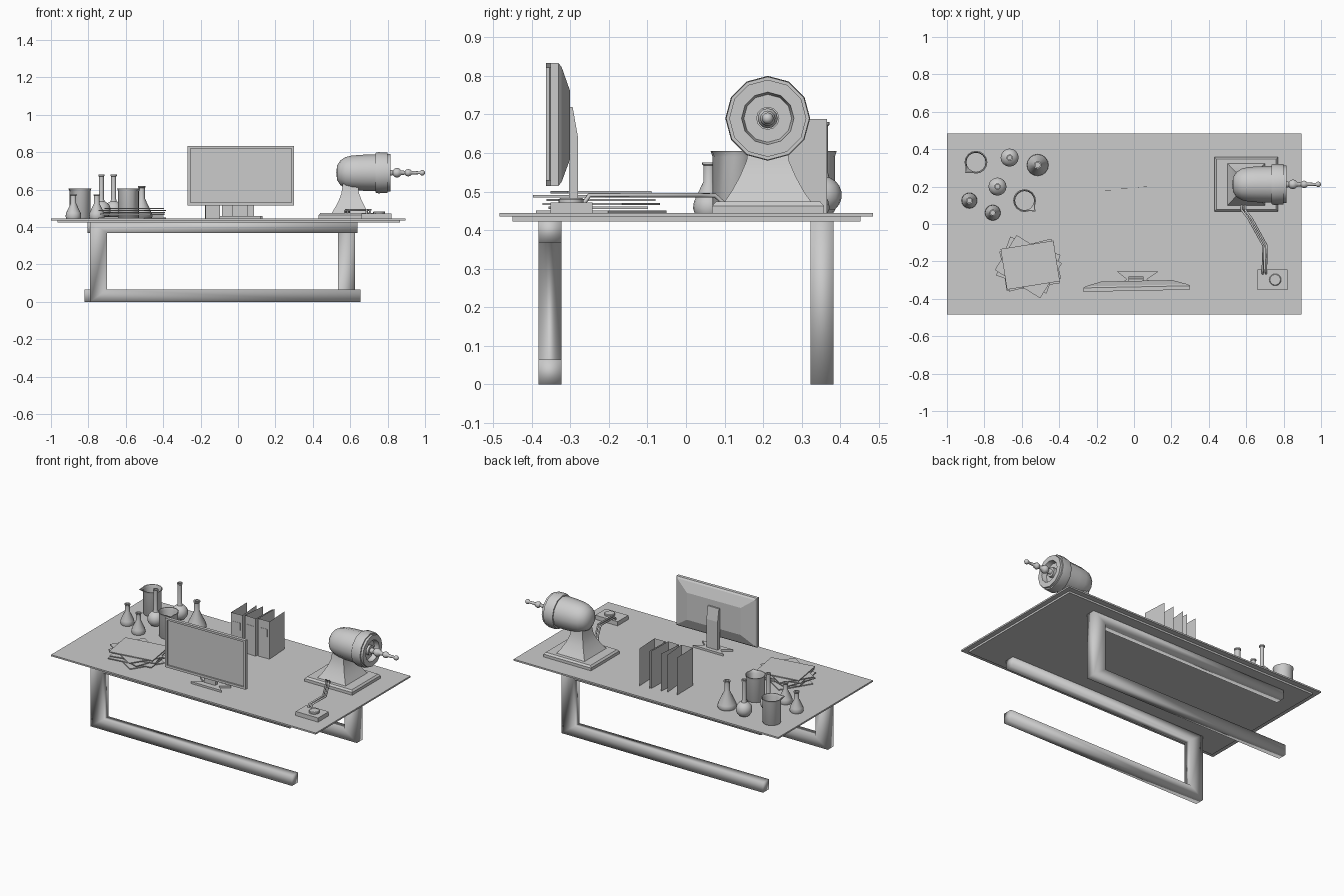
import bpy, bmesh, math
from mathutils import Vector, Matrix

if "Cube" in bpy.data.objects:
    bpy.data.objects.remove(bpy.data.objects["Cube"])

TOP = 0.445  # desk surface height


def make(name, verts, faces, smooth=None, loc=(0, 0, 0), rot=(0, 0, 0)):
    me = bpy.data.meshes.new(name)
    me.from_pydata(verts, [], faces)
    bm = bmesh.new()
    bm.from_mesh(me)
    bmesh.ops.remove_doubles(bm, verts=bm.verts, dist=1e-5)
    bmesh.ops.recalc_face_normals(bm, faces=bm.faces)
    bm.to_mesh(me)
    bm.free()
    if smooth:
        me.shade_smooth()
        me.set_sharp_from_angle(angle=math.radians(smooth))
    ob = bpy.data.objects.new(name, me)
    ob.location, ob.rotation_euler = loc, rot
    bpy.context.collection.objects.link(ob)
    return ob


def loft(name, loops, **kw):
    """Skin equal-length loops and cap both ends."""
    n = len(loops[0])
    verts = [v for lp in loops for v in lp]
    faces = [(i * n + j, i * n + (j + 1) % n, (i + 1) * n + (j + 1) % n, (i + 1) * n + j)
             for i in range(len(loops) - 1) for j in range(n)]
    faces += [tuple(range(n))[::-1], tuple(range(len(verts) - n, len(verts)))]
    return make(name, verts, faces, **kw)


def rect(x0, x1, y0, y1, z):
    return [(x0, y0, z), (x1, y0, z), (x1, y1, z), (x0, y1, z)]


def box(name, x0, x1, y0, y1, z0, z1, **kw):
    return loft(name, [rect(x0, x1, y0, y1, z0), rect(x0, x1, y0, y1, z1)], **kw)


def lathe(name, profile, seg, smooth=40, loc=(0, 0, 0), rot=(0, 0, 0)):
    """Revolve (radius, height) points; profile starts and ends on the axis."""
    verts, faces, n = [], [], len(profile)
    for s in range(seg):
        a = 2 * math.pi * s / seg
        verts += [(r * math.cos(a), r * math.sin(a), z) for r, z in profile]
    for s in range(seg):
        a, b = s * n, ((s + 1) % seg) * n
        for i in range(n - 1):
            f = [a + i, b + i, b + i + 1, a + i + 1]
            if profile[i][0] == 0:
                f.pop(1)
            elif profile[i + 1][0] == 0:
                f.pop(2)
            faces.append(f)
    return make(name, verts, faces, smooth, loc, rot)


# Desk top: thin slab over a smaller under-slab
box("desk_top", -1, 0.895, -0.483, 0.485, 0.435, TOP)
box("desk_under_panel", -0.965, 0.865, -0.45, 0.452, 0.423, 0.435)

# C-shaped leg frames, the rear one turned half round
c_out = [(0.64, 0.43), (-0.79, 0.43), (-0.79, 0), (0.655, 0)]
c_in = [(0.64, 0.368), (-0.70, 0.368), (-0.70, 0.065), (0.655, 0.065)]
pivot = Matrix.Translation((-0.0825, 0, 0))
turn = pivot @ Matrix.Rotation(math.pi, 4, 'Z') @ pivot.inverted()
for name, m in (("front_leg_frame", Matrix()), ("rear_leg_frame", turn)):
    loops = [[m @ Vector(p) for p in ((o[0], -0.383, o[1]), (o[0], -0.323, o[1]),
                                      (i[0], -0.323, i[1]), (i[0], -0.383, i[1]))]
             for o, i in zip(c_out, c_in)]
    loft(name, loops, smooth=180)

# Monitor: bezel with inset screen, tapered back, neck, waisted foot
ML, MR = (0.015, -0.34, 0), (0, 0, 0.02)


def screen_loop(hx, z0, z1, y):
    return [(-hx, y, z0), (hx, y, z0), (hx, y, z1), (-hx, y, z1)]


loft("monitor_screen", [screen_loop(0.27, 0.53, 0.82, -0.008),
                        screen_loop(0.27, 0.53, 0.82, -0.017),
                        screen_loop(0.285, 0.515, 0.833, -0.017),
                        screen_loop(0.285, 0.515, 0.833, 0.004),
                        screen_loop(0.275, 0.525, 0.823, 0.012),
                        screen_loop(0.19, 0.585, 0.76, 0.036)], loc=ML, rot=MR)
neck = [(-0.304, 0.455), (-0.304, 0.72), (-0.294, 0.72), (-0.28, 0.64), (-0.28, 0.455)]
loft("monitor_neck", [[(x, y, z) for y, z in neck] for x in (-0.03, 0.05)])
foot = [(-0.1, -0.34), (0.12, -0.34), (0.07, -0.295), (0.13, -0.255),
        (-0.09, -0.255), (-0.04, -0.295)]
loft("monitor_foot", [[(x, y, z) for x, y in foot] for z in (TOP, 0.458)])

# Machine: base plate, flared pedestal, domed barrel with beaded probe
MX, MY = 0.60, 0.212
loft("machine_base", [rect(0.43, 0.77, 0.068, 0.358, TOP),
                      rect(0.43, 0.77, 0.068, 0.358, 0.463),
                      rect(0.44, 0.76, 0.078, 0.348, 0.474)])
ped = [(0.474, 0.10, 0.112), (0.50, 0.083, 0.094), (0.54, 0.062, 0.072),
       (0.58, 0.047, 0.055), (0.63, 0.04, 0.048)]
loft("machine_pedestal", [rect(MX - a, MX + a, MY - b, MY + b, z) for z, a, b in ped],
     smooth=40)
barrel = [(0, 0.525), (0.04, 0.53), (0.066, 0.547), (0.084, 0.575), (0.092, 0.61),
          (0.096, 0.66), (0.098, 0.735), (0.106, 0.735), (0.11, 0.75), (0.108, 0.80),
          (0.10, 0.80), (0.10, 0.815), (0.068, 0.815), (0.062, 0.785), (0.03, 0.785),
          (0.03, 0.805), (0, 0.805)]
lathe("machine_barrel", barrel, 12, 35, (0, MY, 0.69), (0, math.pi / 2, 0))
probe = [(0, 0.79), (0.016, 0.79), (0.016, 0.825)]
for c, r in ((0.85, 0.026), (0.91, 0.02), (0.985, 0.015)):
    probe += [(r * math.sin(math.radians(t)), c - r * math.cos(math.radians(t)))
              for t in (30, 60, 90, 120, 150)]
probe += [(0, 1.0)]
lathe("machine_probe", probe, 12, 50, (0, MY, 0.69), (0, math.pi / 2, 0))

# Control box with round button, joined to the machine by twin cables
box("control_box", 0.66, 0.82, -0.352, -0.243, TOP, 0.472)
lathe("control_button", [(0, 0.47), (0.032, 0.47), (0.032, 0.48), (0.028, 0.484), (0, 0.484)],
      16, loc=(0.755, -0.298, 0))
for k, d in enumerate((-0.009, 0.009)):
    path = [(0.585 + d, 0.10, 0.468), (0.585 + d, 0.075, 0.49), (0.62 + d, 0.03, 0.491),
            (0.70 + d, -0.115, 0.491), (0.697 + d, -0.25, 0.491), (0.697 + d, -0.265, 0.47)]
    cu = bpy.data.curves.new("cable_%d" % (k + 1), 'CURVE')
    cu.dimensions, cu.bevel_depth, cu.bevel_resolution = '3D', 0.006, 1
    sp = cu.splines.new('POLY')
    sp.points.add(len(path) - 1)
    for p, q in zip(sp.points, path):
        p.co = (*q, 1)
    bpy.context.collection.objects.link(bpy.data.objects.new(cu.name, cu))

# Loose stack of thin folders
angles = (-32, 8, -20, 14, -32, 9)
for k, a in enumerate(angles):
    z = TOP + 0.01 * k
    loc = (-0.565 + 0.01 * (k % 2), -0.22 - 0.008 * (k % 3 == 1), z)
    box("paper_folder_%d" % (k + 1), -0.143, 0.143, -0.11, 0.11, 0, 0.006,
        loc=loc, rot=(0, 0, math.radians(a)))

# Standing binders: thin spines and covers, open at the back, with spine labels
for k, (x, y, a) in enumerate(((-0.135, 0.18, 0.06), (-0.045, 0.19, -0.05), (0.045, 0.2, 0.03))):
    plan = [(-0.032, 0.165), (-0.04, 0), (0.04, 0), (0.036, 0.165)]
    verts = [(px, py, z) for z in (TOP, 0.688) for px, py in plan]
    make("binder_%d" % (k + 1), verts, [(i, i + 1, i + 5, i + 4) for i in range(3)],
         loc=(x, y, 0), rot=(0, 0, a))
    box("binder_label_%d" % (k + 1), -0.025, 0.025, -0.003, -0.001, 0.585, 0.635,
        loc=(x, y, 0), rot=(0, 0, a))

# Beakers with a pulled spout
for k, (x, y, a) in enumerate(((-0.845, 0.33, 225), (-0.585, 0.125, 315))):
    prof = [(0, 0), (0.052, 0), (0.056, 0.006), (0.056, 0.145), (0.061, 0.16),
            (0.056, 0.16), (0.051, 0.145), (0.051, 0.01), (0, 0.01)]
    ob = lathe("beaker_%d" % (k + 1), prof, 16, loc=(x, y, TOP), rot=(0, 0, math.radians(a)))
    for v in ob.data.vertices:
        if v.co.z > 0.155 and v.co.x > 0 and abs(v.co.y) < 0.005:
            v.co.x += 0.02

# Conical flasks: x, y, base radius, height, neck radius
cones = ((-0.515, 0.315, 0.058, 0.175, 0.017), (-0.88, 0.125, 0.042, 0.13, 0.015),
         (-0.755, 0.06, 0.042, 0.13, 0.015))
for k, (x, y, r, h, n) in enumerate(cones):
    prof = [(0, 0), (r * 0.9, 0), (r, 0.012), (r * 0.93, 0.03), (n, h * 0.62), (n, h * 0.94),
            (n * 1.2, h * 0.96), (n * 1.2, h), (n * 0.75, h), (n * 0.75, h * 0.6), (0, h * 0.6)]
    lathe("conical_flask_%d" % (k + 1), prof, 16, loc=(x, y, TOP))

# Round flasks with long necks
for k, (x, y) in enumerate(((-0.665, 0.355), (-0.73, 0.2))):
    ball = [(0.049 * math.sin(math.radians(t)), 0.046 - 0.049 * math.cos(math.radians(t)))
            for t in range(40, 161, 20)]
    prof = [(0, 0.008)] + ball + [(0.013, 0.105), (0.013, 0.225), (0.017, 0.228), (0.017, 0.235),
                                  (0.01, 0.235), (0.01, 0.1), (0, 0.1)]
    lathe("round_flask_%d" % (k + 1), prof, 16, loc=(x, y, TOP))
